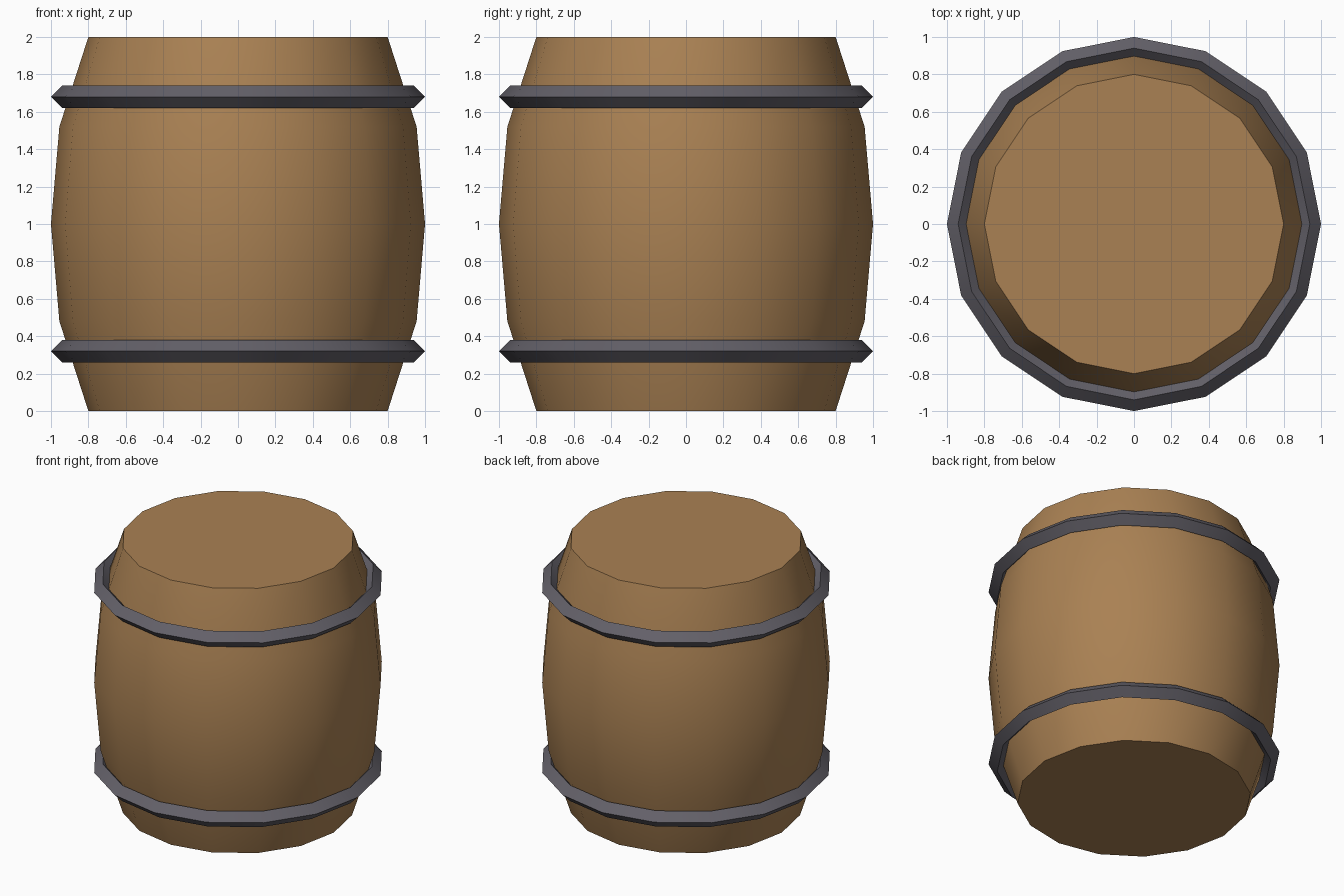
import bpy
import bmesh
import math

SIDES = 16

cube = bpy.data.objects.get("Cube")
if cube:
    bpy.data.objects.remove(cube, do_unlink=True)


def make_material(name, color):
    mat = bpy.data.materials.new(name)
    mat.use_nodes = True
    mat.diffuse_color = color
    bsdf = next(n for n in mat.node_tree.nodes if n.type == "BSDF_PRINCIPLED")
    bsdf.inputs["Base Color"].default_value = color
    return mat


def shade(obj):
    bpy.ops.object.select_all(action="DESELECT")
    obj.select_set(True)
    bpy.context.view_layer.objects.active = obj
    bpy.ops.object.shade_smooth_by_angle(angle=math.radians(35))


def lathe(name, profile, mat):
    """Loft a (radius, height) profile into a capped solid."""
    bm = bmesh.new()
    rings = []
    for radius, z in profile:
        circle = bmesh.ops.create_circle(bm, segments=SIDES, radius=radius)["verts"]
        for v in circle:
            v.co.z = z
        rings.append(circle)
    for low, high in zip(rings, rings[1:]):
        for i in range(SIDES):
            j = (i + 1) % SIDES
            bm.faces.new((low[i], low[j], high[j], high[i]))
    bm.faces.new(rings[0])
    bm.faces.new(rings[-1])
    bmesh.ops.recalc_face_normals(bm, faces=bm.faces)
    mesh = bpy.data.meshes.new(name)
    bm.to_mesh(mesh)
    bm.free()
    mesh.materials.append(mat)
    obj = bpy.data.objects.new(name, mesh)
    bpy.context.collection.objects.link(obj)
    shade(obj)


wood = make_material("wood", (0.40, 0.22, 0.087, 1))
iron = make_material("dark_iron", (0.125, 0.118, 0.14, 1))

# Bulging wooden body with flat ends
lathe("barrel_body",
      [(0.8, 0), (0.955, 0.48), (1, 1), (0.955, 1.52), (0.8, 2)], wood)

# Diamond-section hoops
for name, z in (("lower_hoop", 0.32), ("upper_hoop", 1.68)):
    bpy.ops.mesh.primitive_torus_add(
        major_segments=SIDES, minor_segments=4,
        major_radius=0.94, minor_radius=0.06, location=(0, 0, z))
    hoop = bpy.context.object
    hoop.name = name
    hoop.data.materials.append(iron)
    shade(hoop)
